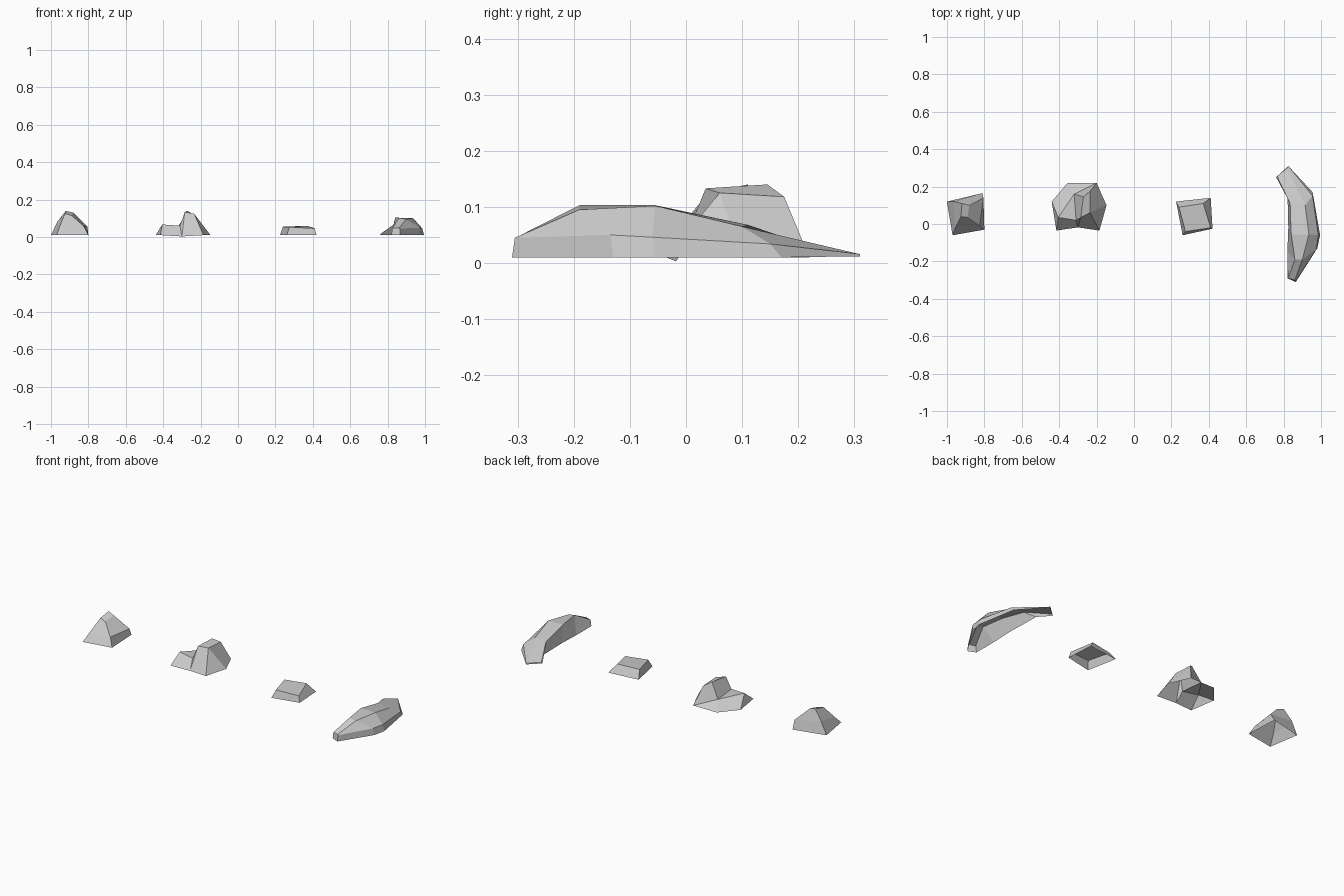
import bpy


def make(name, verts, faces):
    """Flat-shaded open-bottomed rock shell."""
    me = bpy.data.meshes.new(name)
    me.from_pydata(verts, [], faces)
    me.validate()
    ob = bpy.data.objects.new(name, me)
    bpy.context.collection.objects.link(ob)
    return ob


def bridge(rings, closed=True):
    """Quads joining successive rings of equal length."""
    n = len(rings[0])
    faces = []
    for r in range(len(rings) - 1):
        for i in range(n if closed else n - 1):
            j = (i + 1) % n
            faces.append((r * n + i, r * n + j, (r + 1) * n + j, (r + 1) * n + i))
    return [p for ring in rings for p in ring], faces


def stacked_rock(name, rings):
    """Rock from stacked rings with a capped top."""
    verts, faces = bridge(rings)
    n = len(rings[0])
    faces.append(tuple(range(len(verts) - n, len(verts))))
    return make(name, verts, faces)


# Tall pointed rock
stacked_rock("pointed_rock", [
    [(-.97, -.06, .01), (-.80, -.03, .01), (-.81, .165, .01), (-1.0, .12, .01)],
    [(-.955, -.02, .053), (-.825, -.01, .058), (-.805, .14, .056), (-.965, .12, .083)],
    [(-.925, .04, .125), (-.89, .035, .115), (-.88, .10, .13), (-.92, .11, .14)],
])

# Low flat rock
stacked_rock("flat_rock", [
    [(.26, -.06, .01), (.42, -.025, .01), (.41, .14, .01), (.225, .12, .01)],
    [(.275, -.04, .053), (.41, -.02, .046), (.37, .11, .06), (.24, .09, .055)],
])

# Stepped rock: base outline, low ledge (A B C), raised knob (E F G H)
base = [(-.415, -.035, .01), (-.30, -.018, .003), (-.185, -.035, .01),
        (-.147, .10, .01), (-.20, .22, .01), (-.355, .22, .01), (-.44, .12, .01)]
A, C, D, E, F, G, H = range(7, 14)
upper = [(-.405, .035, .067), (-.31, .02, .06), (-.32, .16, .055),
         (-.285, .035, .133), (-.27, .145, .14), (-.235, .175, .118), (-.235, .06, .125)]
make("stepped_rock", base + upper, [
    (0, 1, C, A), (1, 2, H, E), (1, E, C), (2, 3, H), (3, 4, G, H),
    (4, 5, D), (4, D, F, G), (5, 6, A, D), (6, 0, A),
    (A, C, D), (C, E, F, D), (E, H, G, F)])

# Long curved rock: cross-sections from front to back
sections = [
    [(.865, -.31, .01), (.865, -.305, .045), (.86, -.30, .047), (.825, -.29, .047), (.82, -.29, .01)],
    [(.98, -.13, .01), (.975, -.135, .05), (.90, -.19, .095), (.86, -.19, .103), (.82, -.15, .01)],
    [(.995, -.06, .01), (.985, -.06, .046), (.935, -.055, .102), (.84, -.055, .103), (.825, -.02, .01)],
    [(.955, .17, .01), (.955, .15, .034), (.915, .10, .065), (.835, .11, .068), (.82, .19, .01)],
    [(.825, .31, .012), (.825, .31, .016), (.82, .30, .018), (.765, .255, .019), (.76, .25, .012)],
]
verts, faces = bridge(sections, closed=False)
n = len(verts)
make("curved_rock", verts, faces + [(0, 1, 2, 3, 4), tuple(range(n - 1, n - 6, -1))])
